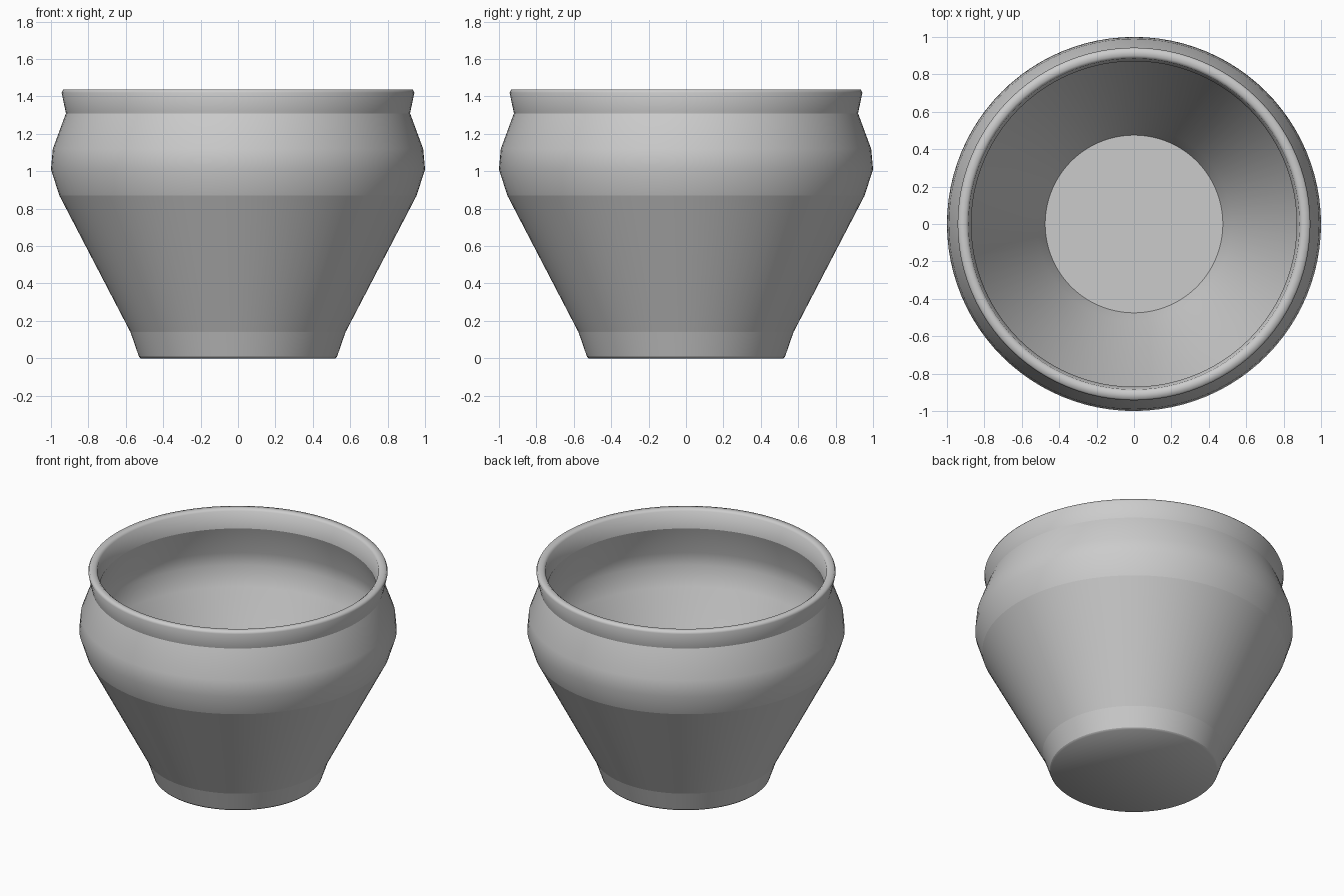
import bpy, bmesh, math

cube = bpy.data.objects.get("Cube")
if cube:
    bpy.data.objects.remove(cube, do_unlink=True)

# Plain grey clay
clay = bpy.data.materials.new("grey_clay")
clay.use_nodes = True
grey = (0.6, 0.6, 0.6, 1)
clay.diffuse_color = grey
clay.node_tree.nodes["Principled BSDF"].inputs["Base Color"].default_value = grey

# Pot wall as (radius, height), from the base up, over the rim and down inside
outside = [(0, 0), (0.52, 0), (0.53, 0.01), (0.575, 0.14), (0.955, 0.87),
           (1.0, 1.01), (0.99, 1.12), (0.92, 1.31), (0.943, 1.42), (0.935, 1.437)]
inside = [(0.9, 1.437), (0.885, 1.425), (0.87, 1.31), (0.938, 1.11),
          (0.947, 1.02), (0.905, 0.89), (0.52, 0.15), (0.475, 0.05), (0, 0.05)]
creases = (0.01, 0.14, 0.87, 1.31, 0.05)

# Turn the profile around the z axis
bm = bmesh.new()
verts = [bm.verts.new((r, 0, z)) for r, z in outside + inside]
edges = [bm.edges.new(pair) for pair in zip(verts, verts[1:])]
bmesh.ops.spin(bm, geom=verts + edges, cent=(0, 0, 0), axis=(0, 0, 1),
               angle=math.tau, steps=96, use_merge=True)
bmesh.ops.remove_doubles(bm, verts=bm.verts, dist=0.0005)
bmesh.ops.recalc_face_normals(bm, faces=bm.faces)

# Smooth walls with crisp rings where the slope changes
for face in bm.faces:
    face.smooth = True
for edge in bm.edges:
    a, b = edge.verts
    ring = abs(a.co.z - b.co.z) < 0.001 and abs(a.co.xy.length - b.co.xy.length) < 0.001
    if ring and any(abs(a.co.z - z) < 0.002 for z in creases):
        edge.smooth = False

mesh = bpy.data.meshes.new("pot")
bm.to_mesh(mesh)
bm.free()
mesh.materials.append(clay)
pot = bpy.data.objects.new("pot", mesh)
bpy.context.collection.objects.link(pot)
